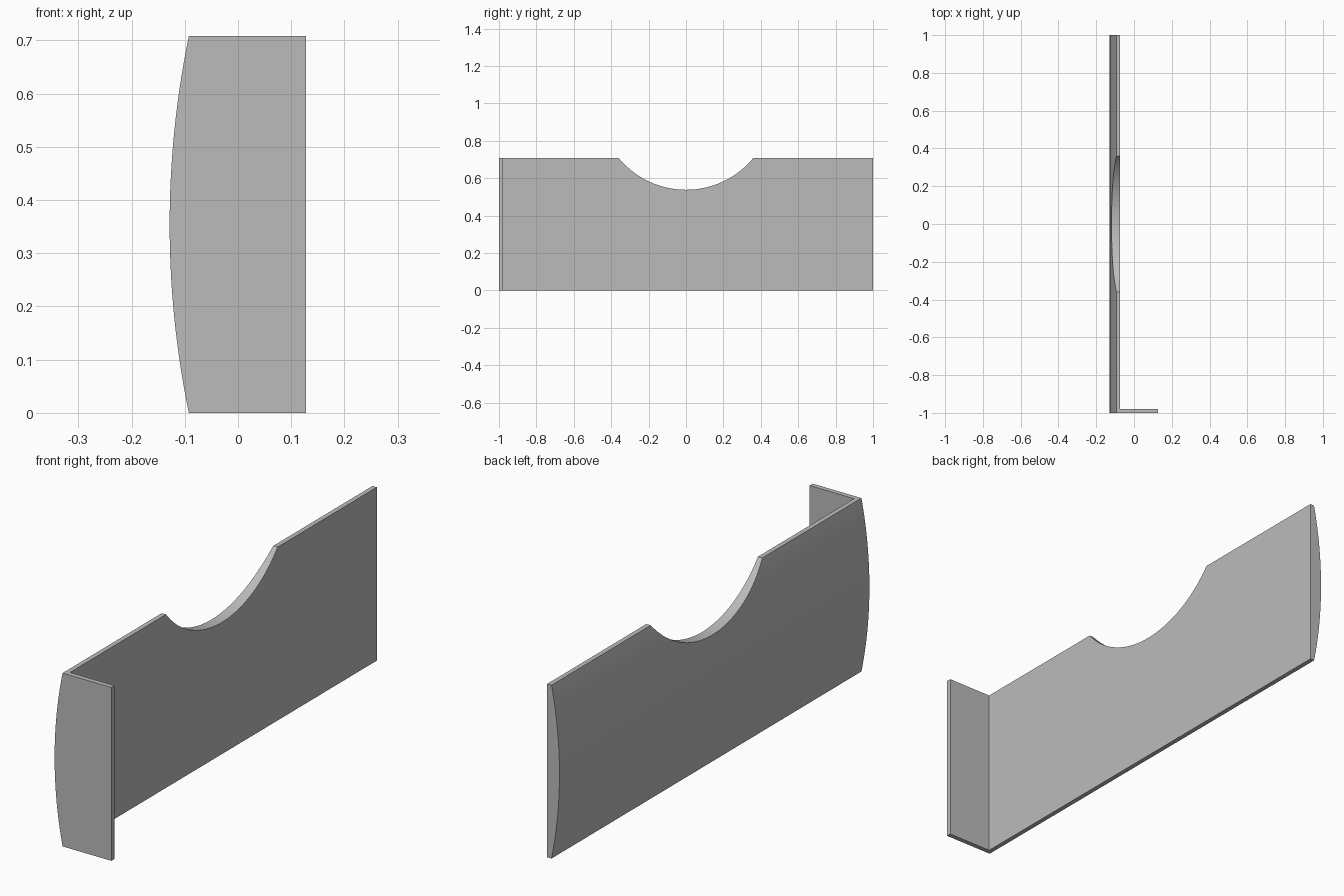
import bpy
import bmesh
import math

if "Cube" in bpy.data.objects:
    bpy.data.objects.remove(bpy.data.objects["Cube"], do_unlink=True)

HEIGHT = 0.708
BULGE = 0.036        # how far the outer face bows out
OUTER, INNER, TIP = -0.0925, -0.073, 0.128
THICK = 0.02

grey = bpy.data.materials.new("plain grey")
grey.use_nodes = True
grey.diffuse_color = (0.5, 0.5, 0.5, 1)
grey.node_tree.nodes["Principled BSDF"].inputs["Base Color"].default_value = (0.5, 0.5, 0.5, 1)


def finish(name, bm):
    bmesh.ops.recalc_face_normals(bm, faces=bm.faces)
    mesh = bpy.data.meshes.new(name)
    bm.to_mesh(mesh)
    bm.free()
    mesh.materials.append(grey)
    obj = bpy.data.objects.new(name, mesh)
    bpy.context.collection.objects.link(obj)
    return obj


def bowed_profile(right_x, steps=32):
    """Section in x and z: a shallow arc on the left, straight on the right."""
    half = HEIGHT / 2
    radius = (half ** 2 + BULGE ** 2) / (2 * BULGE)
    sweep = math.asin(half / radius)
    centre_x = OUTER - BULGE + radius
    pts = []
    for i in range(steps + 1):
        a = sweep * (2 * i / steps - 1)
        pts.append((centre_x - radius * math.cos(a), half + radius * math.sin(a)))
    return pts + [(right_x, HEIGHT), (right_x, 0)]


def extrude_y(name, profile, y0, y1):
    bm = bmesh.new()
    face = bm.faces.new([bm.verts.new((x, y0, z)) for x, z in profile])
    new = bmesh.ops.extrude_face_region(bm, geom=[face])["geom"]
    bmesh.ops.translate(bm, vec=(0, y1 - y0, 0),
                        verts=[v for v in new if isinstance(v, bmesh.types.BMVert)])
    return finish(name, bm)


def boolean(obj, other, operation):
    mod = obj.modifiers.new(operation.title(), "BOOLEAN")
    mod.operation = operation
    mod.solver = "EXACT"
    mod.object = other
    bpy.context.view_layer.objects.active = obj
    bpy.ops.object.modifier_apply(modifier=mod.name)
    bpy.data.objects.remove(other, do_unlink=True)


# Long panel with a bowed outer face
panel = extrude_y("bowed_panel", bowed_profile(INNER), -1, 1)

# Return plate at the front end, fused to the panel
plate = extrude_y("end_plate", bowed_profile(TIP), -1, -1 + THICK)
boolean(panel, plate, "UNION")

# Round notch in the top edge
notch_half, notch_depth = 0.36, 0.17
notch_radius = (notch_half ** 2 + notch_depth ** 2) / (2 * notch_depth)
bpy.ops.mesh.primitive_cylinder_add(
    vertices=128, radius=notch_radius, depth=1,
    location=(0, 0, HEIGHT - notch_depth + notch_radius),
    rotation=(0, math.pi / 2, 0))
cutter = bpy.context.object
cutter.name = "notch_cutter"
cutter.hide_render = True
cutter.data.materials.append(grey)
boolean(panel, cutter, "DIFFERENCE")

# Smooth arcs, crisp corners
bpy.ops.object.select_all(action="DESELECT")
panel.select_set(True)
bpy.context.view_layer.objects.active = panel
bpy.ops.object.shade_smooth_by_angle(angle=math.radians(30))
